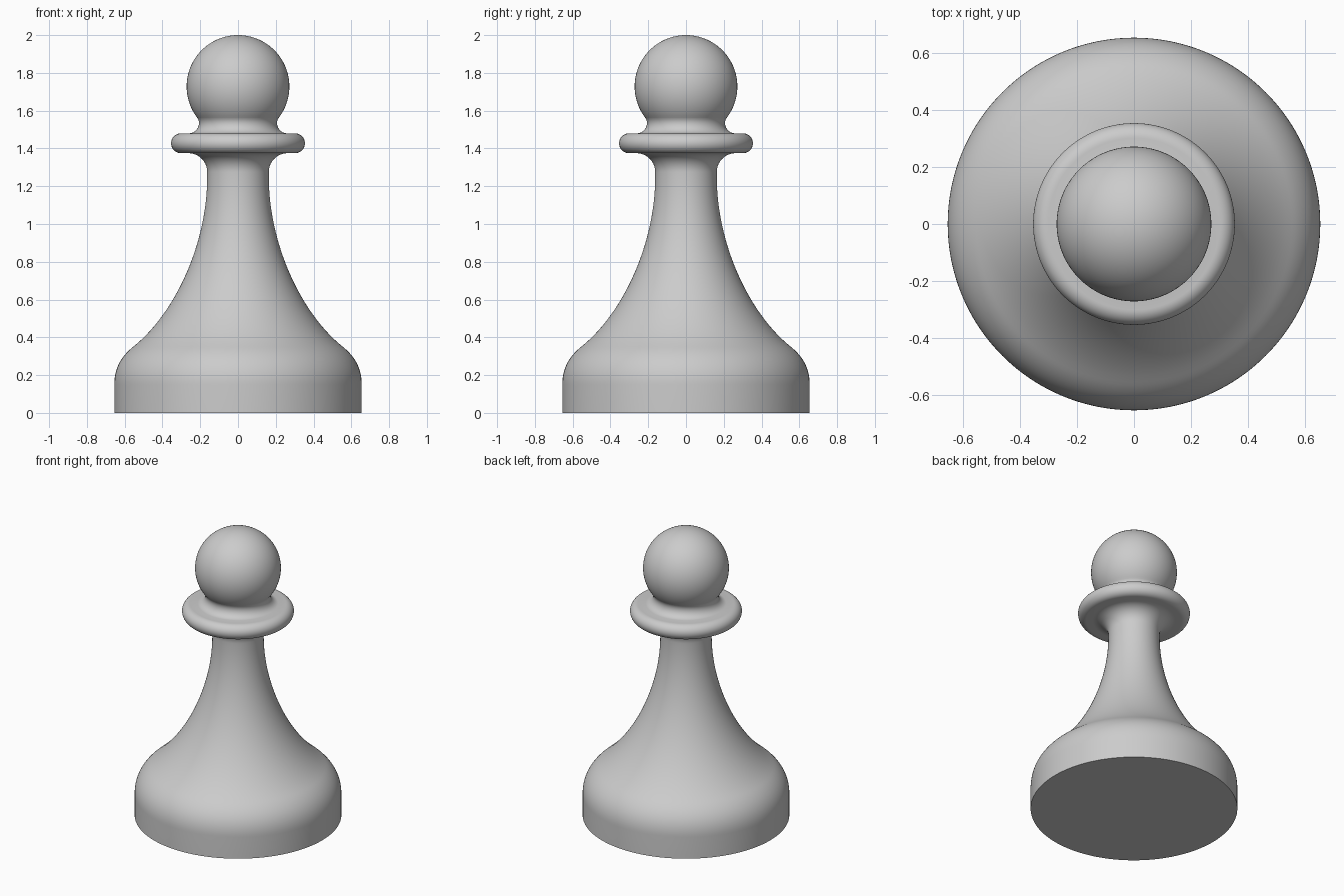
import bpy
import bmesh
from math import sin, cos, pi, radians
from mathutils import Vector

cube = bpy.data.objects.get("Cube")
if cube:
    bpy.data.objects.remove(cube, do_unlink=True)

SIDES = 128


def bezier(a, b, c, d, n=16):
    """Points (radius, height) along a cubic curve."""
    a, b, c, d = map(Vector, (a, b, c, d))
    pts = []
    for i in range(n + 1):
        t = i / n
        s = 1 - t
        pts.append(a * s**3 + 3 * b * s * s * t + 3 * c * s * t * t + d * t**3)
    return pts


def arc(r, z, radius, start, end, n=16):
    """Points (radius, height) along a circle arc, angles in degrees."""
    angles = [radians(start + (end - start) * i / n) for i in range(n + 1)]
    return [Vector((r + radius * cos(a), z + radius * sin(a))) for a in angles]


def lathe(name, profile, material):
    """Turn a profile around the z axis into a closed smooth solid."""
    bm = bmesh.new()
    verts = [bm.verts.new((p[0], 0, p[1])) for p in profile]
    edges = [bm.edges.new(pair) for pair in zip(verts, verts[1:])]
    bmesh.ops.spin(bm, geom=verts + edges, cent=(0, 0, 0), axis=(0, 0, 1),
                   angle=2 * pi, steps=SIDES, use_merge=True)
    bmesh.ops.remove_doubles(bm, verts=bm.verts, dist=0.0003)
    bmesh.ops.recalc_face_normals(bm, faces=bm.faces)
    mesh = bpy.data.meshes.new(name)
    bm.to_mesh(mesh)
    bm.free()
    mesh.materials.append(material)
    obj = bpy.data.objects.new(name, mesh)
    bpy.context.collection.objects.link(obj)
    bpy.ops.object.select_all(action='DESELECT')
    obj.select_set(True)
    bpy.context.view_layer.objects.active = obj
    bpy.ops.object.shade_smooth_by_angle(angle=radians(40))
    return obj


grey = bpy.data.materials.new("plain_grey")
grey.use_nodes = True
colour = (0.6, 0.6, 0.6, 1)
grey.diffuse_color = colour
grey.node_tree.nodes["Principled BSDF"].inputs["Base Color"].default_value = colour

# Foot: flat underside, straight wall, rounded shoulder
foot = [Vector((0, 0)), Vector((0.655, 0))]
foot += bezier((0.655, 0.15), (0.655, 0.235), (0.62, 0.298), (0.555, 0.35))

# Stem: sweeping flare up to a narrow shaft, then a fillet under the collar
stem = bezier((0.555, 0.35), (0.33, 0.53), (0.163, 0.9), (0.163, 1.25), 32)
stem += arc(0.263, 1.275, 0.1, 180, 90)

# Collar: flat disc with a fully rounded rim
collar = arc(0.302, 1.4275, 0.0525, -90, 90, 20)

# Neck: small hollow between the collar and the ball
neck = bezier((0.255, 1.48), (0.215, 1.485), (0.195, 1.53), (0.214, 1.56), 12)

# Ball: sphere that closes the top
ball = arc(0, 1.728, 0.272, -38, 90, 40)

lathe("turned_pawn", foot + stem + collar + neck + ball, grey)
